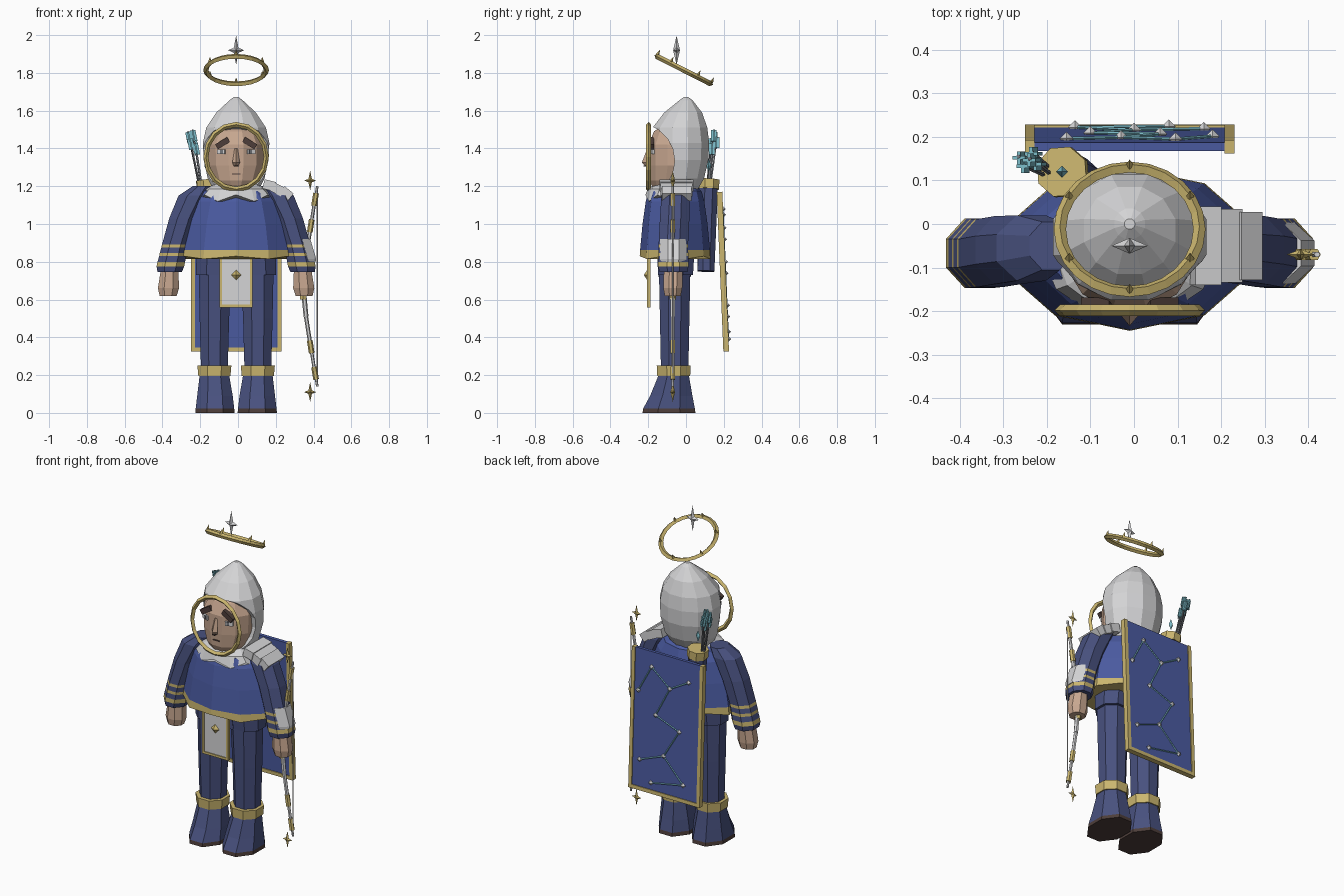
import bpy, bmesh, math
from mathutils import Vector, Matrix

if "Cube" in bpy.data.objects:
    bpy.data.objects.remove(bpy.data.objects["Cube"])


def material(name, r, g, b):
    m = bpy.data.materials.new(name)
    m.use_nodes = True
    m.diffuse_color = (r, g, b, 1)
    m.node_tree.nodes["Principled BSDF"].inputs["Base Color"].default_value = (r, g, b, 1)
    return m


BLUE = material("royal blue", .07, .105, .36)
NAVY = material("navy blue", .065, .082, .21)
GOLD = material("gold", .6, .47, .16)
GREY = material("light grey", .66, .66, .67)
SKIN = material("skin", .58, .39, .28)
BROWN = material("dark brown", .075, .048, .042)
TEAL = material("pale teal", .2, .5, .58)
IRON = material("iron grey", .17, .18, .2)
CX = -.01  # centre line of the figure


def finish(name, bm, mats):
    bmesh.ops.recalc_face_normals(bm, faces=bm.faces)
    me = bpy.data.meshes.new(name)
    bm.to_mesh(me)
    bm.free()
    for m in mats:
        me.materials.append(m)
    ob = bpy.data.objects.new(name, me)
    bpy.context.collection.objects.link(ob)
    return ob


def loft(name, n, rings, bands, flat=True, zig=0):
    """Stack of n-sided rings (x, y, z, rx, ry); one material per band."""
    bm = bmesh.new()
    mats = list(dict.fromkeys(bands))
    k = 1 / math.cos(math.pi / n) if flat else 1
    loops = []
    for i, (x, y, z, rx, ry) in enumerate(rings):
        loop = []
        for j in range(n):
            a = -math.pi / 2 + 2 * math.pi * (j + .5 * flat) / n
            drop = zig * (j % 2) if i == 0 else 0
            loop.append(bm.verts.new((x + k * rx * math.cos(a), y + k * ry * math.sin(a), z - drop)))
        loops.append(loop)
    for lo, hi, m in zip(loops, loops[1:], bands):
        for j in range(n):
            f = bm.faces.new((lo[j], lo[(j + 1) % n], hi[(j + 1) % n], hi[j]))
            f.material_index = mats.index(m)
    for loop, m in ((loops[0], bands[0]), (loops[-1], bands[-1])):
        bm.faces.new(loop).material_index = mats.index(m)
    bmesh.ops.remove_doubles(bm, verts=bm.verts, dist=.0001)
    return finish(name, bm, mats)


def gem(name, c, rx, ry, rz, mat):
    x, y, z = c
    return loft(name, 4, [(x, y, z - rz, 0, 0), (x, y, z, rx, ry), (x, y, z + rz, 0, 0)],
                [mat, mat], flat=False)


def star(name, c, w, d, h, mat):
    gem(name + "_upright", c, w * .35, d, h, mat)
    gem(name + "_cross", c, w, d, h * .25, mat)


def rod(name, p, q, r, mat, sides=6, r2=None):
    p, q = Vector(p), Vector(q)
    bm = bmesh.new()
    turn = (q - p).to_track_quat("Z", "Y").to_matrix().to_4x4()
    bmesh.ops.create_cone(bm, cap_ends=True, segments=sides, radius1=r, radius2=r if r2 is None else r2,
                          depth=(q - p).length, matrix=Matrix.Translation((p + q) / 2) @ turn)
    return finish(name, bm, [mat])


def box(name, c, size, mat, axis="X", angle=0):
    bm = bmesh.new()
    mtx = Matrix.Translation(c) @ Matrix.Rotation(angle, 4, axis) @ Matrix.Diagonal((*size, 1))
    bmesh.ops.create_cube(bm, size=1, matrix=mtx)
    return finish(name, bm, [mat])


def hoop(name, c, r, tube, tilt, stretch, mat, sides=16):
    bpy.ops.mesh.primitive_torus_add(major_segments=sides, minor_segments=4, major_radius=r, minor_radius=tube,
                                     location=c, rotation=(tilt, 0, 0))
    ob = bpy.context.object
    ob.name = name
    ob.scale = (1, stretch, 1)
    ob.data.materials.append(mat)


# Legs, boots, arms and hands, mirrored about the centre line
for s, side in ((-1, "right"), (1, "left")):
    def at(dx, y, z, rx, ry):
        return (CX + s * dx, y, z, rx, ry)
    loft(side + "_boot", 8, [at(.112, -.09, 0, .104, .14), at(.112, -.09, .022, .102, .137),
                             at(.112, -.078, .09, .094, .112), at(.115, -.065, .2, .078, .08)],
         [BROWN, NAVY, NAVY])
    loft(side + "_boot_cuff", 8, [at(.115, -.065, .195, .085, .087), at(.115, -.065, .25, .09, .09)], [GOLD])
    loft(side + "_leg", 8, [at(.115, -.06, .2, .07, .072), at(.115, -.06, .5, .078, .078),
                            at(.11, -.06, .85, .09, .085)], [NAVY, NAVY])
    loft(side + "_hip_flap", 8, [at(.12, -.055, .73, .092, .092), at(.11, -.055, .86, .1, .1)], [NAVY])
    loft(side + "_sleeve", 8,
         [at(.352, -.067, .745, .064, .074), at(.348, -.067, .775, .073, .08), at(.343, -.067, .8, .073, .08),
          at(.336, -.067, .83, .071, .079), at(.333, -.067, .847, .071, .079), at(.326, -.067, .875, .07, .078),
          at(.322, -.067, .892, .07, .078), at(.28, -.06, 1.03, .074, .078), at(.225, -.055, 1.15, .08, .075),
          at(.18, -.05, 1.2, .05, .055)],
         [NAVY, GOLD, NAVY, GOLD, NAVY, GOLD, NAVY, NAVY, NAVY])
    loft(side + "_hand", 8, [at(.36, -.07, .62, .045, .042), at(.358, -.07, .66, .056, .05),
                             at(.352, -.067, .76, .046, .05)], [SKIN, SKIN])

# Left bracer and shoulder plates
loft("left_bracer", 8, [(.345, -.067, .8, .066, .068), (.337, -.067, .815, .077, .07),
                        (.31, -.067, .92, .073, .07)], [GREY, GREY])
for i in range(3):
    box("shoulder_plate_%d" % (i + 1), (.165 + .045 * i, -.05, 1.205 - .022 * i),
        (.062, .18 - .012 * i, .05), GREY, "Y", .25 + .22 * i)

# Torso and cape with gold hem
loft("waist", 10, [(CX, -.06, .72, .17, .085), (CX, -.06, 1.1, .19, .11)], [NAVY])
loft("cape", 10, [(CX, -.058, .83, .293, .187), (CX, -.058, .862, .29, .185), (CX, -.058, 1.0, .265, .172),
                  (CX, -.058, 1.12, .23, .155), (CX, -.058, 1.175, .185, .14), (CX, -.05, 1.2, .1, .1)],
     [GOLD, BLUE, BLUE, BLUE, BLUE], flat=False, zig=.015)
loft("scarf", 12, [(CX, -.085, 1.155, .195, .13), (CX, -.08, 1.185, .165, .122), (CX, -.06, 1.215, .11, .1)],
     [GREY, GREY], flat=False, zig=.035)

# Hood with a scooped face opening
hood = loft("hood", 12, [(CX, -.045, 1.17, .115, .1), (CX, -.035, 1.24, .15, .13), (CX, -.028, 1.34, .172, .147),
                         (CX, -.03, 1.43, .176, .152), (CX, -.032, 1.51, .158, .145),
                         (CX, -.015, 1.59, .105, .1), (CX, 0, 1.655, .035, .035), (CX, 0, 1.672, .012, .012)],
            [GREY] * 7)
cutter = rod("face_opening_cutter", (-.4, -.26, 1.335), (.4, -.26, 1.335), .2, GREY, 20)
cutter.hide_render = True
cut = hood.modifiers.new("opening", "BOOLEAN")
cut.operation = "DIFFERENCE"
cut.object = cutter
bpy.context.view_layer.objects.active = hood
bpy.ops.object.modifier_apply(modifier="opening")
bpy.data.objects.remove(cutter)
hoop("hood_trim", (CX, -.198, 1.355), .16, .013, math.pi / 2, 1.07, GOLD)

# Head and face
loft("head", 12, [(CX, -.09, 1.18, .08, .08), (CX, -.075, 1.23, .118, .118), (CX, -.06, 1.31, .146, .138),
                  (CX, -.06, 1.42, .148, .138), (CX, -.055, 1.49, .118, .115), (CX, -.05, 1.53, .06, .06)],
     [SKIN] * 5)
loft("nose", 4, [(CX, -.2, 1.305, .012, .015), (CX, -.21, 1.325, .02, .024), (CX, -.197, 1.4, .008, .008)],
     [SKIN, SKIN], flat=False)
box("nose_shadow", (CX, -.214, 1.308), (.018, .02, .006), BROWN)
box("mouth", (CX, -.195, 1.265), (.045, .008, .007), BROWN)
for s, side in ((-1, "right"), (1, "left")):
    box(side + "_eye", (CX + s * .077, -.18, 1.382), (.045, .02, .024), GREY, "Z", s * .4)
    box(side + "_pupil", (CX + s * .074, -.187, 1.383), (.015, .016, .022), IRON, "Z", s * .4)
    box(side + "_eyebrow", (CX + s * .072, -.182, 1.428), (.075, .026, .03), BROWN, "Y", s * .55)

# Halo with spikes and a floating star
hoop("halo", (CX, -.012, 1.815), .16, .014, math.radians(-27), 1, GOLD, 24)
for i in range(6):
    a = math.radians(30 + 60 * i)
    base = Vector((.16 * math.cos(a), .16 * math.sin(a), .008))
    turn = Matrix.Rotation(math.radians(-27), 3, "X")
    p = Vector((CX, -.012, 1.815)) + turn @ base
    rod("halo_spike_%d" % (i + 1), p, p + turn @ Vector((0, 0, .03)), .01, GOLD, 4, 0)
star("halo_star", (CX, -.05, 1.92), .042, .018, .078, GREY)

# Front tabard
box("tabard", (CX, -.195, .71), (.155, .014, .28), GREY)
for s in (-1, 1):
    box("tabard_edge", (CX + s * .081, -.197, .71), (.014, .02, .3), GOLD)
box("tabard_hem", (CX, -.197, .566), (.176, .02, .014), GOLD)
gem("tabard_gem", (CX, -.205, .73), .027, .018, .027, GOLD)

# Banner on the back with a constellation
TILT = .042
box("banner", (CX, .195, .748), (.46, .02, .843), BLUE, "X", TILT)
for s in (-1, 1):
    box("banner_edge", (CX + s * .229, .195, .748), (.022, .03, .845), GOLD, "X", TILT)
box("banner_hem", (CX, .2125, .336), (.48, .03, .022), GOLD, "X", TILT)
spots = [(.095, 1.08), (.18, .92), (-.03, .98), (-.155, 1.05), (.06, .8), (-.1, .74),
         (0, .57), (.16, .51), (-.135, .43), (.08, .39)]
spots = [Vector((x, .226 - TILT * (z - .33), z)) for x, z in spots]
for p in spots:
    gem("banner_star", p, .016, .016, .016, GREY)
for a, b in ((0, 1), (0, 2), (2, 3), (2, 4), (4, 5), (5, 6), (6, 7), (6, 8), (8, 9)):
    rod("constellation_line", spots[a], spots[b], .004, TEAL, 4)

# Quiver and arrows
rod("quiver", (-.125, .105, .75), (-.162, .118, 1.2), .048, NAVY, 8, .054)
rod("quiver_rim", (-.16, .118, 1.185), (-.166, .12, 1.235), .06, GOLD, 8)
gem("quiver_crystal", (-.165, .12, 1.31), .014, .014, .035, TEAL)
for x, y, z in ((-.265, .155, 1.49), (-.235, .165, 1.46), (-.225, .14, 1.42), (-.255, .135, 1.45), (-.24, .15, 1.5)):
    tip = Vector((x, y, z))
    foot = Vector((x * .4 - .1, .12 + (y - .15) * .6, 1.2))
    rod("arrow_shaft", foot, tip, .005, IRON, 4)
    low = tip.lerp(foot, .22)
    box("arrow_fletching", (tip + low) / 2, (.03, .008, .06), TEAL, "Y", -.2)
    box("arrow_fletching", (tip + low) / 2, (.008, .03, .06), TEAL, "Y", -.2)

# Bow, mirrored above and below the grip
MID, Y = .67, -.07
for s, end in ((1, "upper"), (-1, "lower")):
    pts = [Vector((x, Y, MID + s * h)) for x, h in ((.345, 0), (.36, .16), (.385, .32), (.408, .46), (.42, .53))]
    for i, (p, q) in enumerate(zip(pts, pts[1:])):
        rod(end + "_bow_limb", p, q, .013 - .002 * i, GREY, 6)
    for k in (2, 3):
        d = (pts[k] - pts[k - 1]).normalized() * .034
        rod(end + "_bow_band", pts[k] - d, pts[k] + d, .015, GOLD, 6)
    star(end + "_bow_star", (.382, Y, MID + s * .56), .032, .012, .052, GOLD)
rod("bow_grip", (.345, Y, MID - .07), (.345, Y, MID + .07), .018, GOLD, 6)
rod("bow_string", (.42, Y, MID - .53), (.42, Y, MID + .53), .004, GREY, 4)
